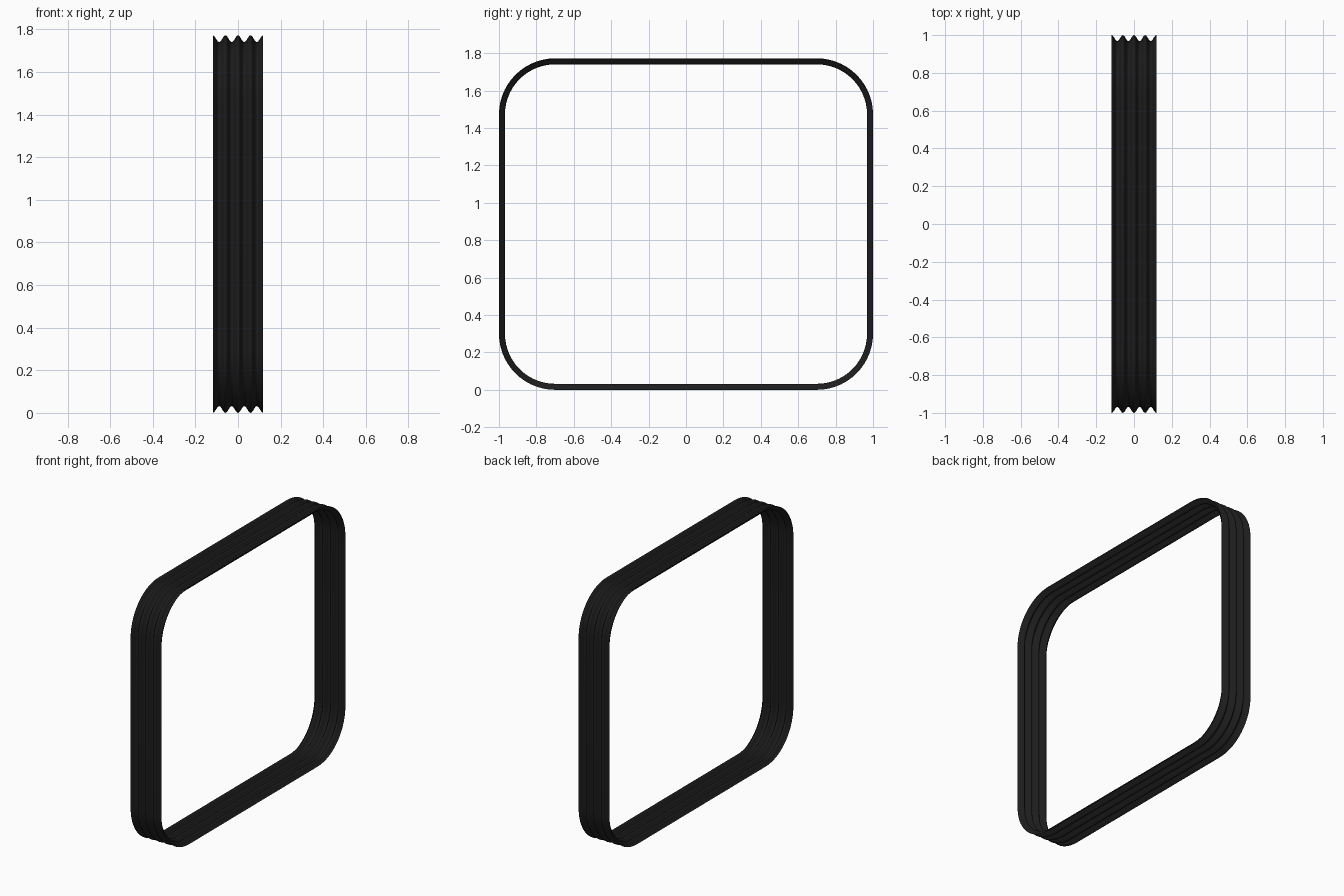
import bpy, bmesh, math

cube = bpy.data.objects.get("Cube")
if cube:
    bpy.data.objects.remove(cube, do_unlink=True)

HALF_Y, HEIGHT, RADIUS = 1.0, 1.772, 0.3
HALF_X, DEPTH, WAVES = 0.118, 0.032, 4
STEPS, ARC = 10, 14          # samples per pleat, segments per corner

rubber = bpy.data.materials.new("black_rubber")
rubber.use_nodes = True
colour = (0.012, 0.012, 0.012, 1)
rubber.diffuse_color = colour
rubber.node_tree.nodes["Principled BSDF"].inputs["Base Color"].default_value = colour


def loop_points(inset):
    """Rounded rectangle in the YZ plane, moved inward by inset."""
    points = []
    for corner, (sy, sz) in enumerate([(1, 1), (-1, 1), (-1, -1), (1, -1)]):
        cy = sy * (HALF_Y - RADIUS)
        cz = HEIGHT / 2 + sz * (HEIGHT / 2 - RADIUS)
        for i in range(ARC + 1):
            a = (corner + i / ARC) * math.pi / 2
            r = RADIUS - inset
            points.append((cy + r * math.cos(a), cz + r * math.sin(a)))
    return points


# Pleated sleeve: wavy profile carried around the rounded frame
bm = bmesh.new()
rings = []
count = WAVES * STEPS
for k in range(count + 1):
    x = -HALF_X + 2 * HALF_X * k / count
    inset = DEPTH * (1 - math.cos(2 * math.pi * k / STEPS)) / 2
    rings.append([bm.verts.new((x, y, z)) for y, z in loop_points(inset)])
for a, b in zip(rings, rings[1:]):
    for i in range(len(a)):
        j = (i + 1) % len(a)
        bm.faces.new((a[i], a[j], b[j], b[i])).smooth = True
bmesh.ops.recalc_face_normals(bm, faces=bm.faces)
# Outward-facing normals on the open sleeve
bm.faces.ensure_lookup_table()
face = max(bm.faces, key=lambda f: f.calc_center_median().z)
face.normal_update()
if face.normal.z < 0:
    bmesh.ops.reverse_faces(bm, faces=bm.faces)

mesh = bpy.data.meshes.new("bellows_sleeve")
bm.to_mesh(mesh)
bm.free()
mesh.materials.append(rubber)
sleeve = bpy.data.objects.new("bellows_sleeve", mesh)
bpy.context.collection.objects.link(sleeve)
